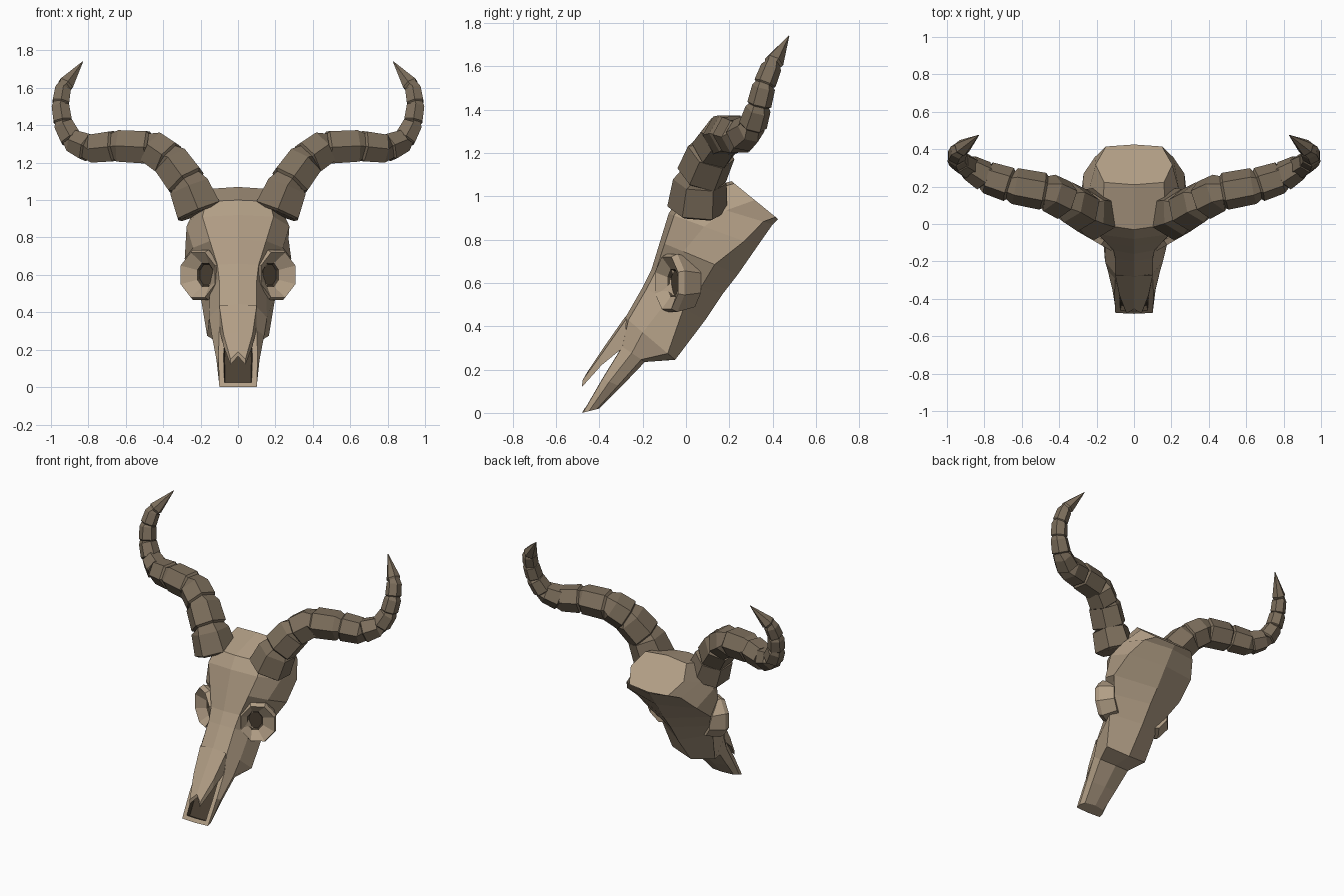
import bpy, bmesh, math
from mathutils import Vector as V

if "Cube" in bpy.data.objects:
    bpy.data.objects.remove(bpy.data.objects["Cube"])


def material(name, rgb):
    m = bpy.data.materials.new(name)
    m.diffuse_color = (*rgb, 1)
    m.use_nodes = True
    m.node_tree.nodes["Principled BSDF"].inputs["Base Color"].default_value = m.diffuse_color
    return m


BONE = material("bone", (0.44, 0.34, 0.235))
HORN = material("horn", (0.205, 0.158, 0.108))
DARK = material("dark_hollow", (0.065, 0.048, 0.031))


def loft(rings):
    """Closed bmesh skinned through rings with equal point counts."""
    bm = bmesh.new()
    loops = [[bm.verts.new(p) for p in r] for r in rings]
    n = len(loops[0])
    for a, b in zip(loops, loops[1:]):
        for i in range(n):
            j = (i + 1) % n
            bm.faces.new((a[i], a[j], b[j], b[i]))
    bm.faces.new(loops[0])
    bm.faces.new(loops[-1])
    bmesh.ops.recalc_face_normals(bm, faces=bm.faces[:])
    return bm


def finish(bm, name, mats, mirror=False):
    me = bpy.data.meshes.new(name)
    bm.to_mesh(me)
    bm.free()
    ob = bpy.data.objects.new(name, me)
    bpy.context.collection.objects.link(ob)
    for m in mats:
        me.materials.append(m)
    if mirror:
        ob.modifiers.new("mirror", 'MIRROR').use_mirror_merge = False
    return ob


def both_sides(half):
    """Full ring from its right half; the first and last points are on x = 0."""
    return half + [V((-p.x, p.y, p.z)) for p in half[-2:0:-1]]


# Skull sections from nose to crest:
# front (y, z), back (y, z), widths front/side/rear, side and rear positions
sections = [
    (-.48, .00, -.40, .02, .10, .10, .08, .40, .85),
    (-.39, .16, -.30, .12, .105, .115, .10, .40, .85),
    (-.30, .31, -.19, .235, .10, .14, .12, .45, .85),
    (-.28, .44, -.05, .245, .10, .155, .165, .35, .85),
    (-.20, .58, .09, .43, .10, .15, .20, .40, .65),
    (-.16, .66, .17, .55, .11, .15, .23, .45, .70),
    (-.12, .79, .24, .64, .15, .24, .285, .30, .70),
    (-.08, .92, .33, .77, .19, .275, .27, .40, .85),
    (-.03, 1.0, .40, .87, .17, .24, .21, .50, .90),
    (.21, 1.07, .425, .895, .16, .205, .15, .50, .95),
]
rings = []
for fy, fz, by, bz, wf, ws, wr, ts, tr in sections:
    f, b = V((0, fy, fz)), V((0, by, bz))
    half = [f] + [f.lerp(b, t) + V((w, 0, 0))
                  for w, t in ((wf, .06), (ws, ts), (wr, tr))] + [b]
    rings.append(both_sides(half))
skull = loft(rings)

# Nose opening: sunken dark channel on the front of the muzzle
skull.faces.ensure_lookup_table()
nose = [skull.faces[r * 8 + i] for r in (0, 1) for i in (0, 7)]
bmesh.ops.inset_region(skull, faces=nose, thickness=.028, use_even_offset=True)
walls = bmesh.ops.inset_region(skull, faces=nose, thickness=.004, depth=-.03)["faces"]
for f in nose + walls:
    f.material_index = 1
finish(skull, "skull", [BONE, DARK])

# Nasal bone: overhanging wedge with two prongs
nasal = []
for y, z, w, ey, ez, uy, uz, my, mz in (
        (-.28, .445, .10, -.275, .435, -.28, .31, -.28, .31),
        (-.385, .295, .078, -.38, .285, -.39, .22, -.39, .23),
        (-.455, .19, .04, -.478, .15, -.48, .12, -.45, .165)):
    nasal.append(both_sides([V((0, y, z)), V((w, ey, ez)), V((w, uy, uz)), V((0, my, mz))]))
finish(loft(nasal), "nasal_bone", [BONE])

# Eye sockets: flared eight-sided rims with a dark hollow
centre, out, across = V((.215, -.09, .60)), V((.5, -.866, 0)), V((.866, .5, 0))
rings = []
for depth, ru, rv, shift in ((-.13, .10, .12, 0), (-.03, .125, .145, 0), (0, .115, .13, 0),
                             (-.045, .055, .07, -.02), (-.06, .045, .06, -.02)):
    c = centre + out * depth + across * shift
    rings.append([c + across * (ru * math.cos(a)) + V((0, 0, rv * math.sin(a)))
                  for a in (math.pi / 8 + k * math.pi / 4 for k in range(8))])
eye = loft(rings)
eye.faces.ensure_lookup_table()
for f in list(eye.faces[24:32]) + [eye.faces[-1]]:
    f.material_index = 1
finish(eye, "eye_socket", [BONE, DARK], mirror=True)

# Horns: six-sided tapering segments with a stepped collar at every joint
path = [(.20, .05, .92, .135), (.265, .065, 1.08, .115), (.36, .12, 1.21, .105),
        (.46, .17, 1.28, .097), (.65, .205, 1.29, .09), (.79, .25, 1.275, .08),
        (.885, .305, 1.315, .064), (.935, .335, 1.41, .055), (.95, .36, 1.51, .05),
        (.935, .395, 1.60, .045), (.83, .475, 1.74, .002)]
rings = []
for p, q in zip(path, path[1:]):
    a, b = V(p[:3]), V(q[:3])
    t = (b - a).normalized()
    side = t.cross(V((0, -1, 0))).normalized()
    front = side.cross(t)
    for k, r in ((.07, p[3] * .88), (.14, p[3] * 1.03), (.93, q[3] * 1.08)):
        if q is path[-1] and k == .93:
            k, r = 1, q[3]
        rings.append([a.lerp(b, k) + (side * math.cos(g) + front * math.sin(g)) * r
                      for g in (i * math.pi / 3 + math.pi / 6 for i in range(6))])
finish(loft(rings), "horn", [HORN], mirror=True)
